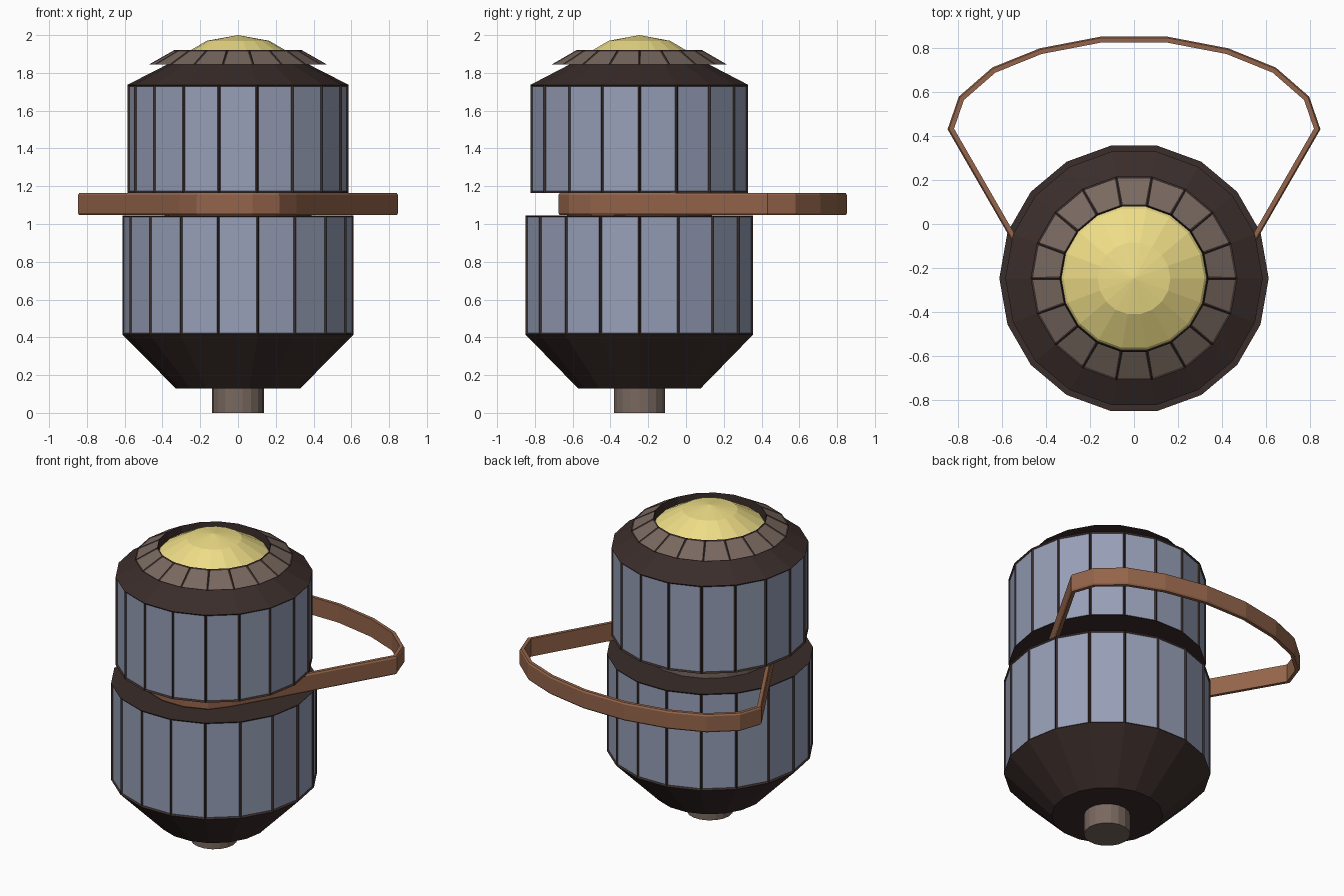
import bpy, bmesh, math
from mathutils import Vector

if "Cube" in bpy.data.objects:
    bpy.data.objects.remove(bpy.data.objects["Cube"])

N = 18          # sides of every turned part
CY = -0.247     # body axis offset in y


def material(name, rgb):
    m = bpy.data.materials.new(name)
    m.diffuse_color = (*rgb, 1)
    m.use_nodes = True
    m.node_tree.nodes["Principled BSDF"].inputs["Base Color"].default_value = m.diffuse_color
    return m


DARK = material("dark_iron", (0.042, 0.026, 0.023))
GLASS = material("blue_grey", (0.31, 0.35, 0.48))
BROWN = material("worn_brown", (0.19, 0.14, 0.115))
GOLD = material("gold", (0.85, 0.72, 0.24))
STRAP = material("leather", (0.30, 0.13, 0.07))


def finish(bm, name, mats):
    me = bpy.data.meshes.new(name)
    bm.to_mesh(me)
    bm.free()
    for m in mats:
        me.materials.append(m)
    ob = bpy.data.objects.new(name, me)
    bpy.context.collection.objects.link(ob)
    return ob


def lathe(name, profile, mats, panel=None, inset=0.013, depth=-0.008, loop=False):
    """Turn (r, z) points, bottom to top outside; inset panels on one band."""
    bm = bmesh.new()
    rings = []
    for r, z in profile:
        if r == 0:
            rings.append([bm.verts.new((0, CY, z))] * N)
        else:
            rings.append([bm.verts.new((r * math.cos(2 * math.pi * i / N),
                                        CY + r * math.sin(2 * math.pi * i / N), z))
                          for i in range(N)])
    panels = []
    for k in range(len(rings) if loop else len(rings) - 1):
        a, b = rings[k], rings[(k + 1) % len(rings)]
        for i in range(N):
            j = (i + 1) % N
            quad = list(dict.fromkeys([a[i], a[j], b[j], b[i]]))
            f = bm.faces.new(quad)
            if k == panel:
                panels.append(f)
    bm.normal_update()
    if panels:
        bmesh.ops.inset_individual(bm, faces=panels, thickness=inset, depth=depth)
        for f in panels:
            f.material_index = 1
    return finish(bm, name, mats)


# Turned body
lathe("bottom_stub", [(0, 0), (0.137, 0), (0.137, 0.14), (0, 0.14)], [BROWN])
lathe("lower_drum", [(0, 0.13), (0.33, 0.13), (0.612, 0.415), (0.612, 1.045), (0, 1.045)],
      [DARK, GLASS], panel=2)
lathe("neck", [(0.39, 1.03), (0.39, 1.18)], [BROWN])
lathe("upper_drum", [(0, 1.165), (0.585, 1.165), (0.585, 1.737), (0.335, 1.865), (0, 1.865)],
      [DARK, GLASS], panel=1)
lathe("top_collar", [(0.35, 1.845), (0.47, 1.845), (0.335, 1.922), (0.33, 1.86)],
      [DARK, BROWN], panel=1, inset=0.011, depth=-0.005, loop=True)
lathe("cap_dome", [(0.335, 1.86), (0.32, 1.88), (0.165, 1.97), (0, 2.0)], [GOLD])

# Strap: closed path round the neck and out behind, swept with mitred corners
half = [(0.075, -0.661), (0.21, -0.608), (0.297, -0.497), (0.832, 0.432), (0.784, 0.571),
        (0.637, 0.699), (0.424, 0.785), (0.148, 0.838)]
path = [Vector(p) for p in half + [(-x, y) for x, y in reversed(half)]]
section = [(-0.013, 1.047), (0.008, 1.047), (0.014, 1.057), (0.014, 1.153),
           (0.008, 1.163), (-0.013, 1.163)]
bm = bmesh.new()
loops = []
for i, p in enumerate(path):
    d0 = (p - path[i - 1]).normalized()
    d1 = (path[(i + 1) % len(path)] - p).normalized()
    n0, n1 = Vector((d0.y, -d0.x)), Vector((d1.y, -d1.x))
    m = (n0 + n1) / (1 + n0.dot(n1))
    loops.append([bm.verts.new((p.x + m.x * o, p.y + m.y * o, z)) for o, z in section])
for i, a in enumerate(loops):
    b = loops[(i + 1) % len(loops)]
    for k in range(len(section)):
        q = (k + 1) % len(section)
        bm.faces.new((a[k], b[k], b[q], a[q]))
bmesh.ops.recalc_face_normals(bm, faces=bm.faces[:])
finish(bm, "carry_strap", [STRAP])
